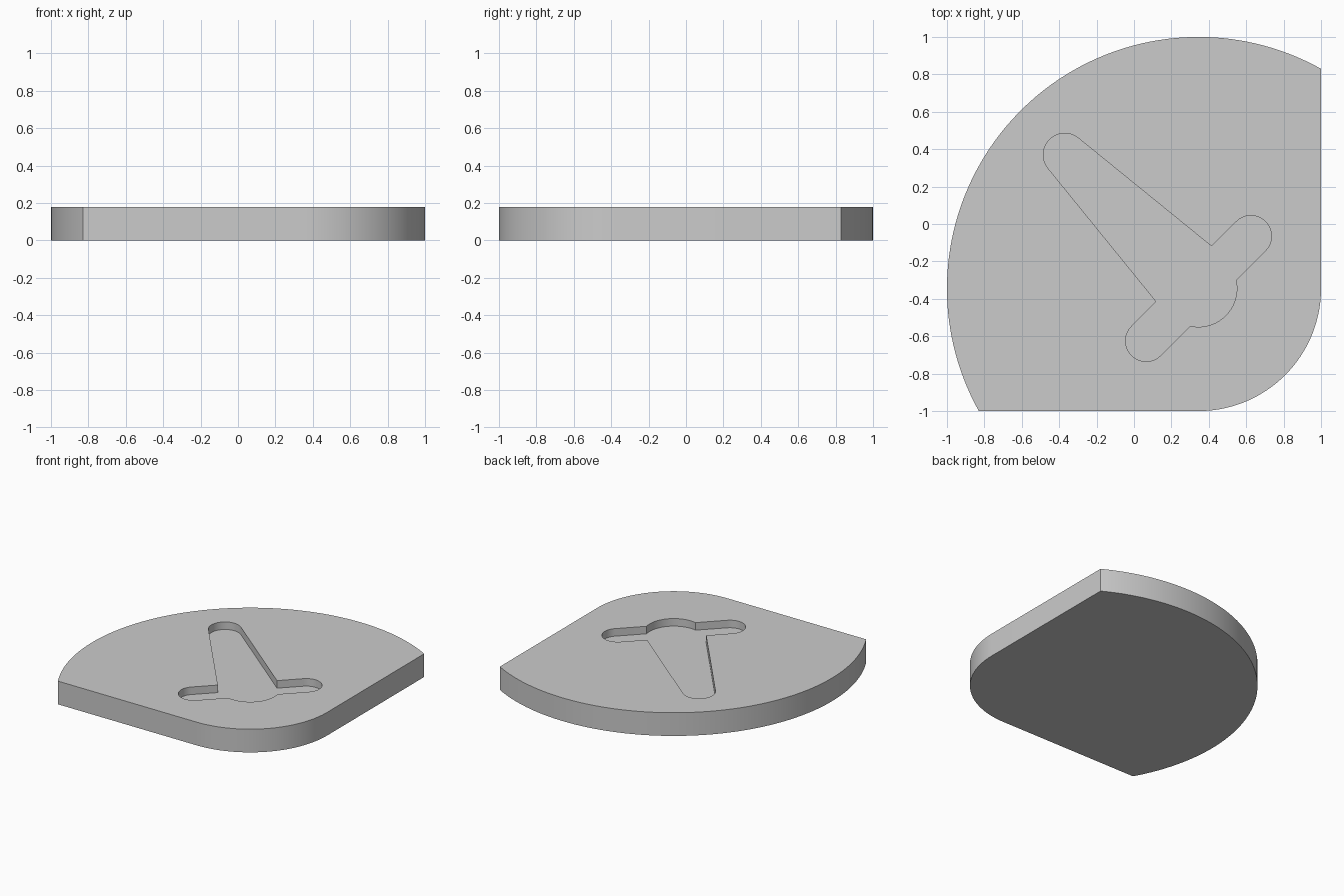
import bpy, bmesh
from math import sin, cos, acos, asin, radians, pi, sqrt

if "Cube" in bpy.data.objects:
    bpy.data.objects.remove(bpy.data.objects["Cube"], do_unlink=True)

HEIGHT, FLOOR = 0.178, 0.12      # plate top and pocket floor
C = 0.345                        # hub centre is (C, -C)
BIG, SMALL = 1 + C, 1 - C        # radii of the large arc and rounded corner


def arc(cx, cy, r, start, end, steps):
    """Points along an arc, both ends included."""
    angles = [start + (end - start) * i / steps for i in range(steps + 1)]
    return [(cx + r * cos(t), cy + r * sin(t)) for t in angles]


def prism(name, outline, z0, z1, material):
    """Closed solid from a flat outline."""
    bm = bmesh.new()
    base = bm.faces.new([bm.verts.new((x, y, z0)) for x, y in outline])
    top = bmesh.ops.extrude_face_region(bm, geom=[base])["geom"]
    verts = [v for v in top if isinstance(v, bmesh.types.BMVert)]
    bmesh.ops.translate(bm, verts=verts, vec=(0, 0, z1 - z0))
    bmesh.ops.recalc_face_normals(bm, faces=bm.faces)
    mesh = bpy.data.meshes.new(name)
    bm.to_mesh(mesh)
    bm.free()
    mesh.materials.append(material)
    obj = bpy.data.objects.new(name, mesh)
    bpy.context.collection.objects.link(obj)
    return obj


grey = bpy.data.materials.new("plain_grey")
grey.use_nodes = True
colour = (0.6, 0.6, 0.6, 1)
grey.diffuse_color = colour
grey.node_tree.nodes["Principled BSDF"].inputs["Base Color"].default_value = colour

# Plate: large arc, two straight edges, one rounded corner
reach = acos(SMALL / BIG)
outline = arc(C, -C, BIG, reach, 1.5 * pi - reach, 96)
outline += arc(C, -C, SMALL, -pi / 2, 0, 40)
plate = prism("base_plate", outline, 0, HEIGHT, grey)

# Pocket: half outline in (along tail, along arm), then mirrored
HUB, ARM, TIP = 0.205, 0.11, 0.115
tilt = radians(6)
open_angle = pi - acos(ARM / HUB)
half = arc(0, 0, HUB, pi, open_angle, 14)
half += arc(0, 0.396, ARM, pi, 0, 24)
half += [(ARM, 0.209)]
half += arc(1.011, 0, TIP, pi / 2 - tilt, 0, 14)
loop = half + [(a, -b) for a, b in reversed(half[1:-1])]
s = sqrt(0.5)
pocket = [(C + s * (b - a), -C + s * (a + b)) for a, b in loop]
cutter = prism("pocket_cutter", pocket, FLOOR, HEIGHT + 0.1, grey)
cutter.hide_render = True

# Sink the pocket into the plate
bpy.ops.object.select_all(action="DESELECT")
bpy.context.view_layer.objects.active = plate
plate.select_set(True)
cut = plate.modifiers.new("pocket", "BOOLEAN")
cut.operation = "DIFFERENCE"
cut.solver = "EXACT"
cut.object = cutter
bpy.ops.object.modifier_apply(modifier=cut.name)
bpy.data.objects.remove(cutter, do_unlink=True)
bpy.ops.object.shade_smooth_by_angle(angle=radians(30))
